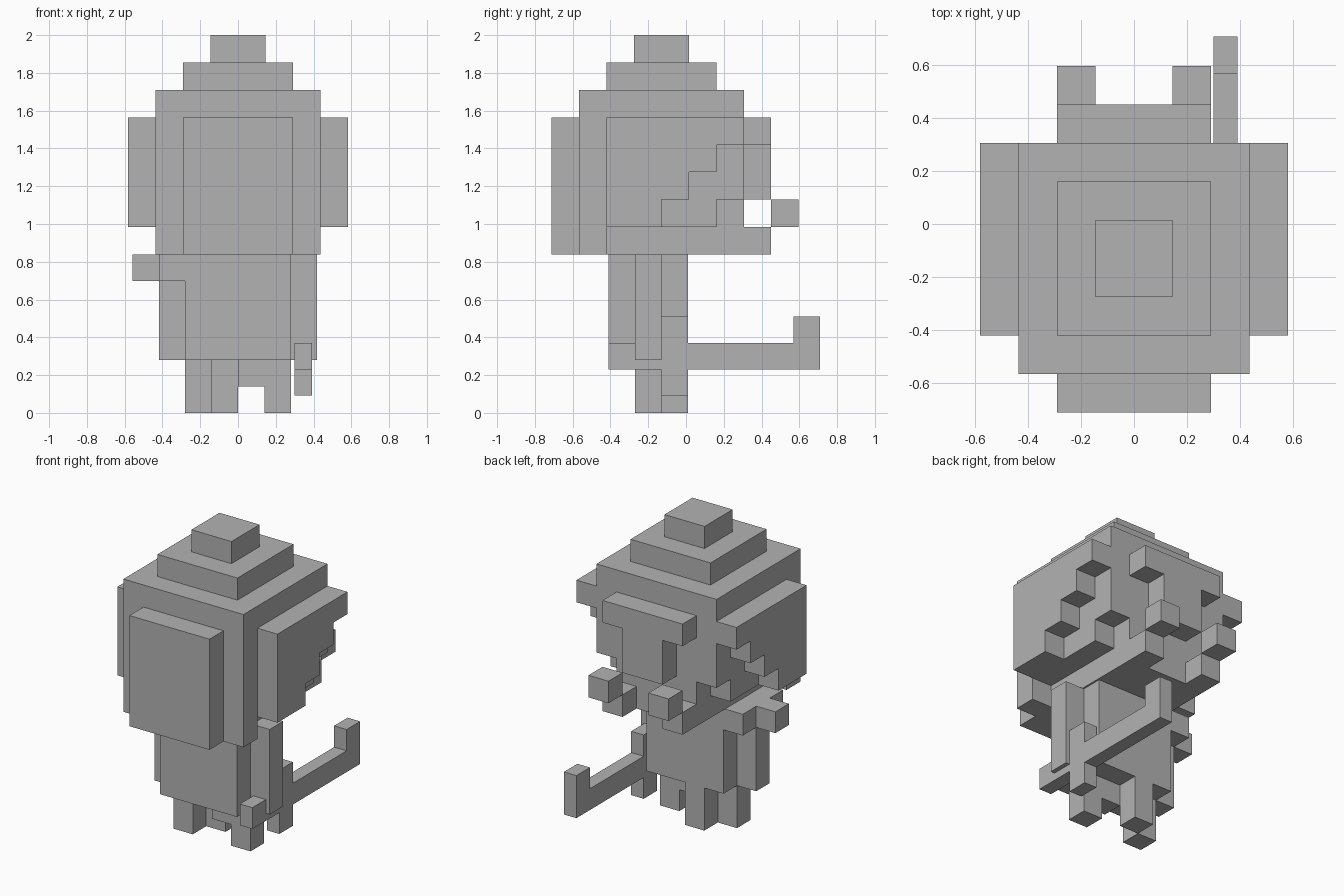
import bpy

cube = bpy.data.objects.get("Cube")
if cube:
    bpy.data.objects.remove(cube)

# Single flat grey
grey = bpy.data.materials.new("plain_grey")
grey.use_nodes = True
tone = (0.45, 0.45, 0.45, 1)
grey.diffuse_color = tone
grey.node_tree.nodes["Principled BSDF"].inputs["Base Color"].default_value = tone

HEAD = 0.1453      # head block size
BODY = 0.1397      # body block size
MID_Y = -0.13      # depth of the figure's axis
NECK = 6 * BODY    # height where head meets body


def blocks(name, size, base, boxes):
    """Join boxes given as (x0, x1, y0, y1, z0, z1) in block units."""
    verts, faces = [], []
    for x0, x1, y0, y1, z0, z1 in boxes:
        n = len(verts)
        verts += [(x * size, MID_Y + y * size, base + z * size)
                  for z in (z0, z1) for x, y in ((x0, y0), (x1, y0), (x1, y1), (x0, y1))]
        faces += [(n + 3, n + 2, n + 1, n), (n + 4, n + 5, n + 6, n + 7)]
        faces += [(n + i, n + (i + 1) % 4, n + 4 + (i + 1) % 4, n + 4 + i) for i in range(4)]
    mesh = bpy.data.meshes.new(name)
    mesh.from_pydata(verts, [], faces)
    mesh.materials.append(grey)
    obj = bpy.data.objects.new(name, mesh)
    bpy.context.collection.objects.link(obj)
    return obj


def head(name, *boxes):
    return blocks(name, HEAD, NECK, boxes)


def body(name, *boxes):
    return blocks(name, BODY, 0, boxes)


def mirrored(box):
    return (-box[1], -box[0]) + box[2:]


# Head core, front plate and stepped crown
head("head_core", (-2, 2, -3, 3, 0, 5))
head("head_front", (-2, 2, -4, -3, 0, 5))
for i in range(3):
    r = 3 - i
    head("crown_step_%d" % (i + 1), (-r, r, -r, r, 5 + i, 6 + i))

# Back plate: wide band over a narrower centre
head("head_back", (-2, 2, 3, 4, 4, 5), (-1, 1, 3, 4, 2, 4))

# Sides of the head and the two hanging back locks
for side in ("left", "right"):
    flip = (lambda b: b) if side == "left" else mirrored
    head(side + "_cheek", flip((2, 3, -3, -2, 0, 5)),
         flip((2, 3, -2, 2, 1, 5)), flip((2, 3, 2, 3, 2, 5)))
    head(side + "_stepped_side",
         *[flip((3, 4, -2, k - 1, k, k + 1)) for k in range(1, 5)])
    head(side + "_back_lock", flip((1, 2, 3, 4, 0, 1)), flip((1, 2, 4, 5, 1, 2)))

# Torso and arms
body("torso", (-2, 2, -2, 1, 2, 6))
body("left_arm", (2, 3, -1, 0, 2, 6))
body("right_arm", (-3, -2, -1, 0, 2, 5))
body("right_shoulder", (-3, -2, -2, 1, 5, 6))
body("right_hand", (-4, -3, -1, 0, 5, 6))

# Legs
body("left_leg", (1, 2, -1, 0, 0, 2), (0, 1, -1, 0, 1, 2))
body("right_leg", (-2, -1, -1, 0, 0, 2), (-1, 0, 0, 1, 0, 2))

# Hooked blade with guard, pointing backward
X0, X1 = 2.15, 2.8
Z = 1.65
body("blade", (X0, X1, -2, 6, Z, Z + 1))
body("blade_hook", (X0, X1, 5, 6, Z + 1, Z + 2))
body("blade_guard", (X0, X1, 0, 1, Z - 1, Z), (X0, X1, 0, 1, Z + 1, Z + 2))
